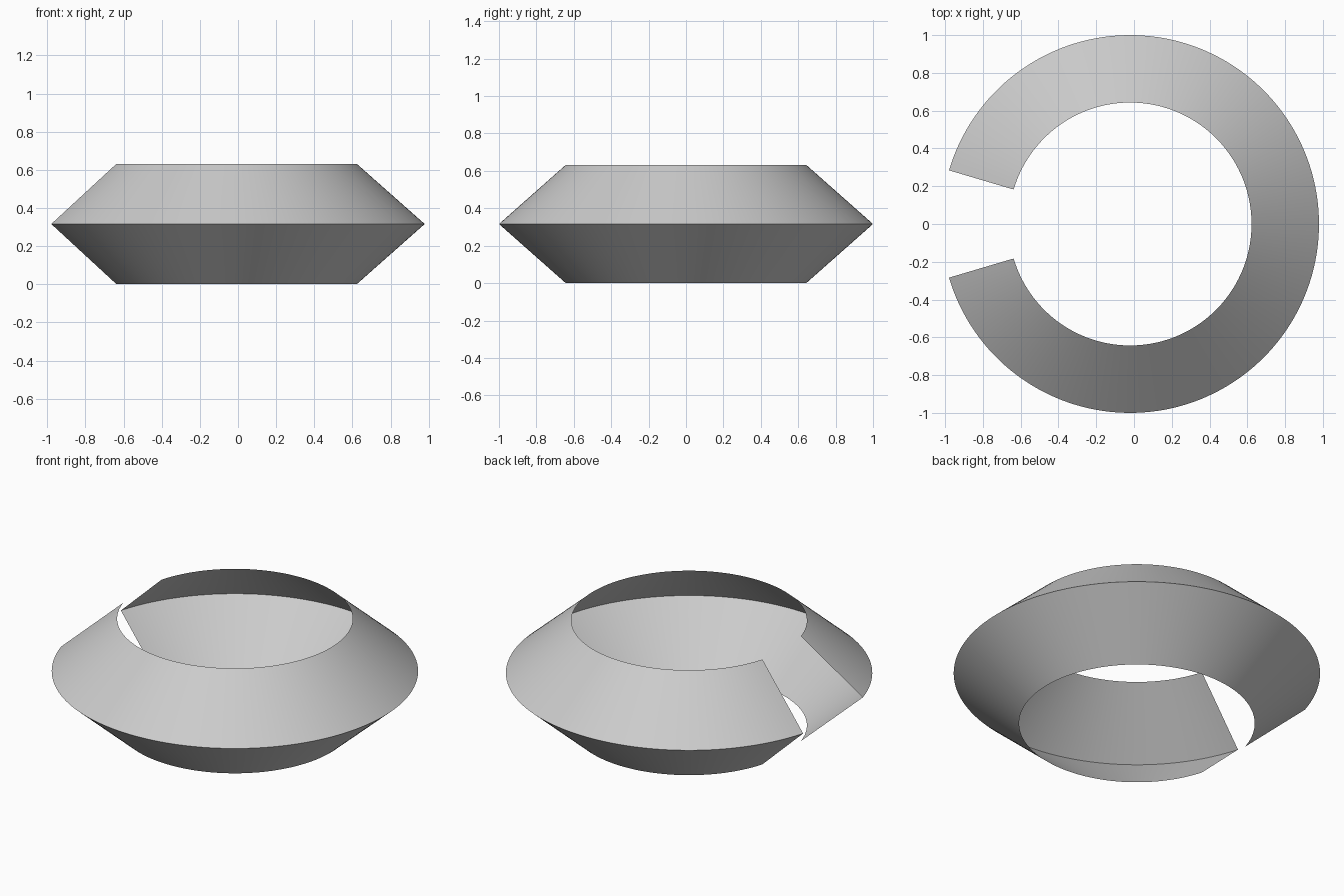
import bpy, bmesh
from math import asin, cos, sin, pi

if "Cube" in bpy.data.objects:
    bpy.data.objects.remove(bpy.data.objects["Cube"])

R_OUT, R_IN, H = 1.0, 0.643, 0.632
GAP = asin(0.284)            # half angle of the opening on the -x side
SEGMENTS = 144
CX = -(1 - cos(GAP)) / 2     # recentre the open ring on x = 0

# V-shaped profile, swept around z as a thin open sheet
profile = [(R_IN, 0.0), (R_OUT, H / 2), (R_IN, H)]

bm = bmesh.new()
rows = []
for i in range(SEGMENTS + 1):
    a = -pi + GAP + (2 * pi - 2 * GAP) * i / SEGMENTS
    rows.append([bm.verts.new((CX + r * cos(a), r * sin(a), z)) for r, z in profile])
for p, q in zip(rows, rows[1:]):
    for j in range(len(profile) - 1):
        bm.faces.new((p[j], q[j], q[j + 1], p[j + 1]))

mesh = bpy.data.meshes.new("open_ring_band")
bm.to_mesh(mesh)
bm.free()
ring = bpy.data.objects.new("open_ring_band", mesh)
bpy.context.collection.objects.link(ring)

# Smooth around the ring, sharp at the outer crease
bpy.context.view_layer.objects.active = ring
ring.select_set(True)
bpy.ops.object.shade_smooth_by_angle(angle=pi / 6)
